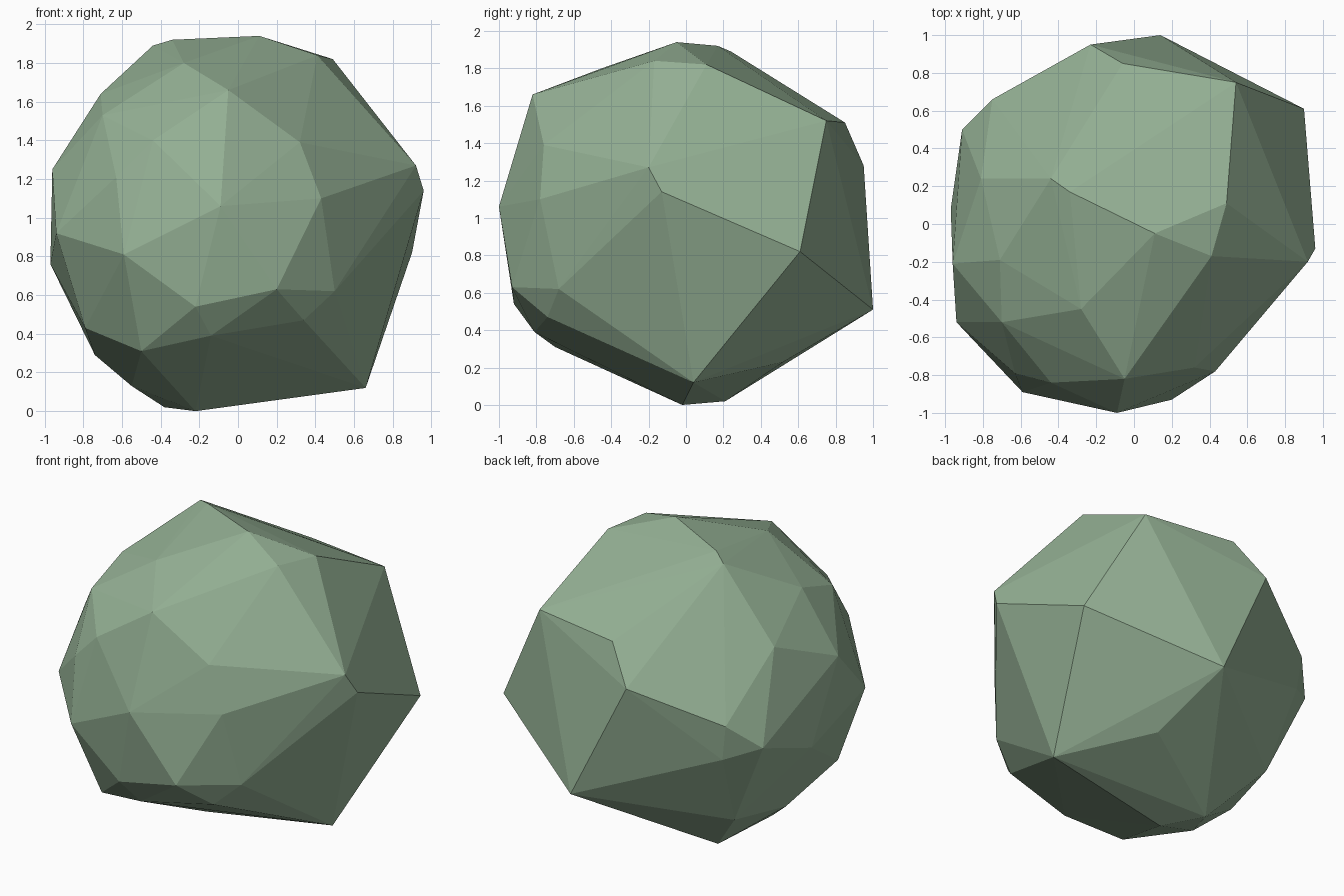
import bpy
import bmesh
from mathutils import Vector

# Remove the default object only
default_object = bpy.data.objects.get("Cube")
if default_object:
    bpy.data.objects.remove(default_object, do_unlink=True)


def make_material(name, colour):
    """One flat matte colour, shown in viewport and render."""
    material = bpy.data.materials.new(name)
    material.use_nodes = True
    material.diffuse_color = colour
    shader = material.node_tree.nodes["Principled BSDF"]
    shader.inputs["Base Color"].default_value = colour
    shader.inputs["Roughness"].default_value = 1
    return material


def make_faceted_hull(name, corner_groups, material):
    """Wrap the corner points in flat faces and link the result."""
    mesh = bpy.data.meshes.new(name)
    shape = bmesh.new()
    for group in corner_groups:
        for corner in group:
            shape.verts.new(Vector(corner))
    wrapped = bmesh.ops.convex_hull(shape, input=shape.verts[:])

    # Drop any corners that ended up inside the skin
    loose = [vert for vert in shape.verts if not vert.link_faces]
    bmesh.ops.delete(shape, geom=loose, context="VERTS")
    bmesh.ops.recalc_face_normals(shape, faces=shape.faces[:])
    for face in shape.faces:
        face.smooth = False
    shape.to_mesh(mesh)
    shape.free()

    mesh.materials.append(material)
    result = bpy.data.objects.new(name, mesh)
    bpy.context.scene.collection.objects.link(result)
    return result


# Crown corners
crown = [
    (.11, -.05, 1.94), (-.34, .17, 1.92), (-.44, .24, 1.89),
    (.49, .11, 1.82), (.41, -.17, 1.84), (-.28, -.45, 1.8),
    (-.05, -.82, 1.66), (-.71, -.19, 1.64), (-.7, -.52, 1.53),
    (-.06, .85, 1.51), (.54, .75, 1.52), (-.81, .24, 1.44),
]

# Front corners
front = [
    (-.44, -.84, 1.4), (.32, -.76, 1.39), (-.63, -.79, 1.21),
    (-.09, -1, 1.06), (.43, -.78, 1.1), (-.59, -.89, .81),
    (.2, -.93, .63), (.5, -.68, .62), (-.22, -.92, .54),
]

# Side and back corners
sides = [
    (.92, -.2, 1.27), (.96, -.13, 1.14), (.9, .61, .82),
    (-.96, -.21, 1.25), (-.94, -.52, .92), (-.97, .08, .76),
    (-.91, .5, .9), (-.75, .66, 1.06), (-.72, .65, .83),
    (-.23, .95, 1.28), (.14, 1, .51),
]

# Underside corners
underside = [
    (.34, -.74, .47), (-.14, -.81, .39), (-.5, -.7, .31),
    (-.79, -.45, .43), (-.74, .02, .29), (-.55, -.11, .13),
    (-.66, .44, .34), (.25, .52, .23), (.66, .04, .12),
    (-.22, -.02, 0), (-.38, .21, .02),
]

# Faceted foliage mass
sage_green = make_material("sage_green", (.3, .44, .3, 1))
foliage = make_faceted_hull(
    "foliage_clump", [crown, front, sides, underside], sage_green)
